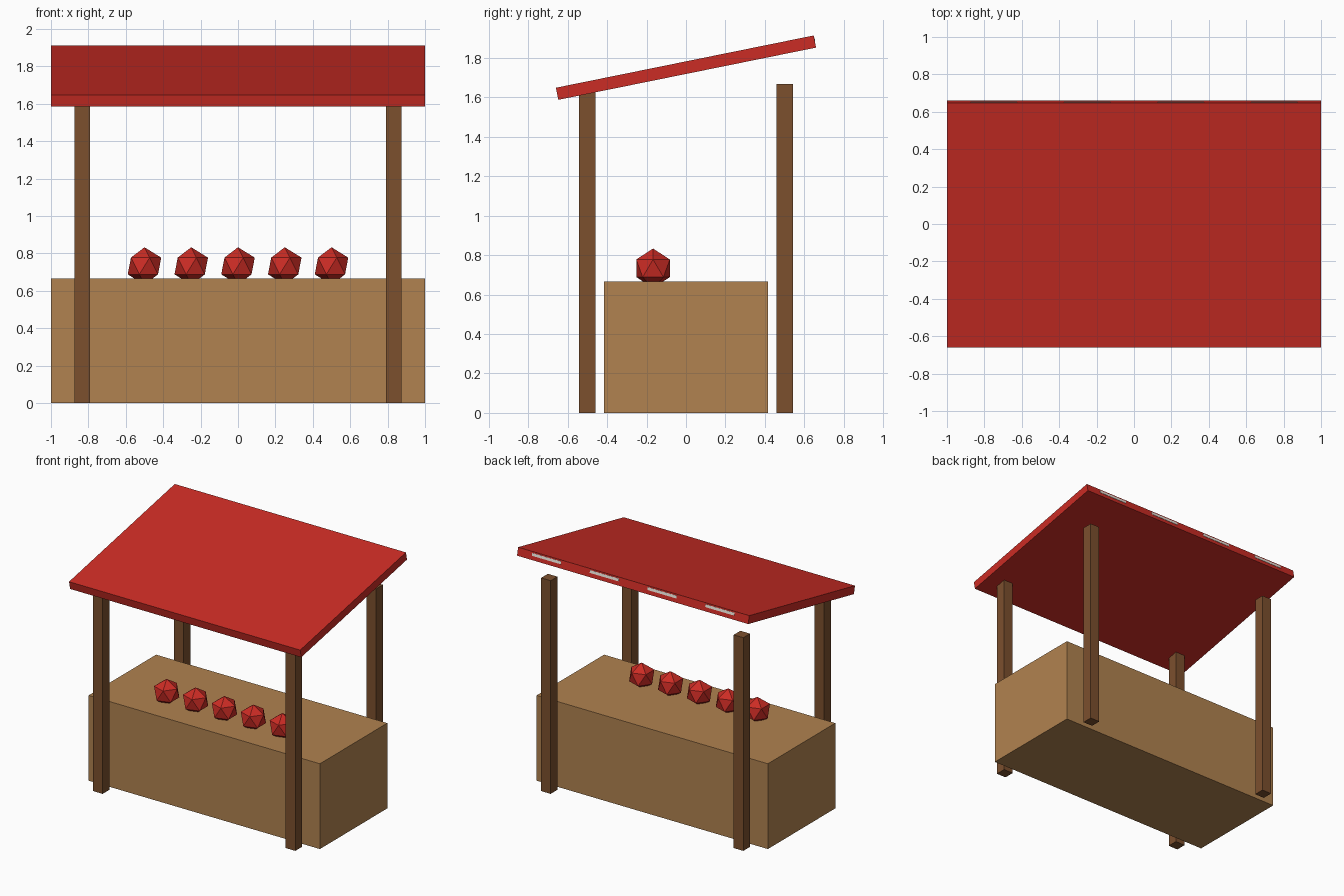
import bpy
from math import sin, cos

if "Cube" in bpy.data.objects:
    bpy.data.objects.remove(bpy.data.objects["Cube"])

TILT = 0.2
ROOF_Z = 1.75


def material(name, rgb):
    m = bpy.data.materials.new(name)
    m.diffuse_color = (*rgb, 1)
    m.use_nodes = True
    m.node_tree.nodes["Principled BSDF"].inputs["Base Color"].default_value = m.diffuse_color
    return m


wood = material("light_wood", (0.44, 0.225, 0.08))
dark_wood = material("dark_wood", (0.2, 0.08, 0.027))
red = material("red", (0.6, 0.025, 0.018))
white = material("white", (0.8, 0.75, 0.68))


def box(name, size, loc, mat, tilt=0):
    bpy.ops.mesh.primitive_cube_add(size=1, location=loc, rotation=(tilt, 0, 0))
    ob = bpy.context.object
    ob.name = name
    ob.scale = size
    ob.data.materials.append(mat)
    return ob


# Counter block
box("counter", (2, 0.833, 0.667), (0, 0, 0.333), wood)

# Four corner posts
for side, x in (("left", -0.833), ("right", 0.833)):
    for end, y in (("front", -0.5), ("back", 0.5)):
        box(f"{end}_{side}_post", (0.083, 0.083, 1.667), (x, y, 0.833), dark_wood)

# Sloping roof
box("roof", (2, 1.333, 0.0625), (0, 0, ROOF_Z), red, TILT)

# Pale stripes set in the roof, just showing at the back edge
for i in range(4):
    box(f"roof_stripe_{i + 1}", (0.25, 1.333, 0.021),
        (-0.75 + 0.5 * i, 0, ROOF_Z + 0.0105), white, TILT)

# Row of faceted fruit, slightly sunk into the counter
for i in range(5):
    bpy.ops.mesh.primitive_ico_sphere_add(
        subdivisions=1, radius=0.1, location=(-0.5 + 0.25 * i, -0.167, 0.733))
    fruit = bpy.context.object
    fruit.name = f"fruit_{i + 1}"
    fruit.data.materials.append(red)
